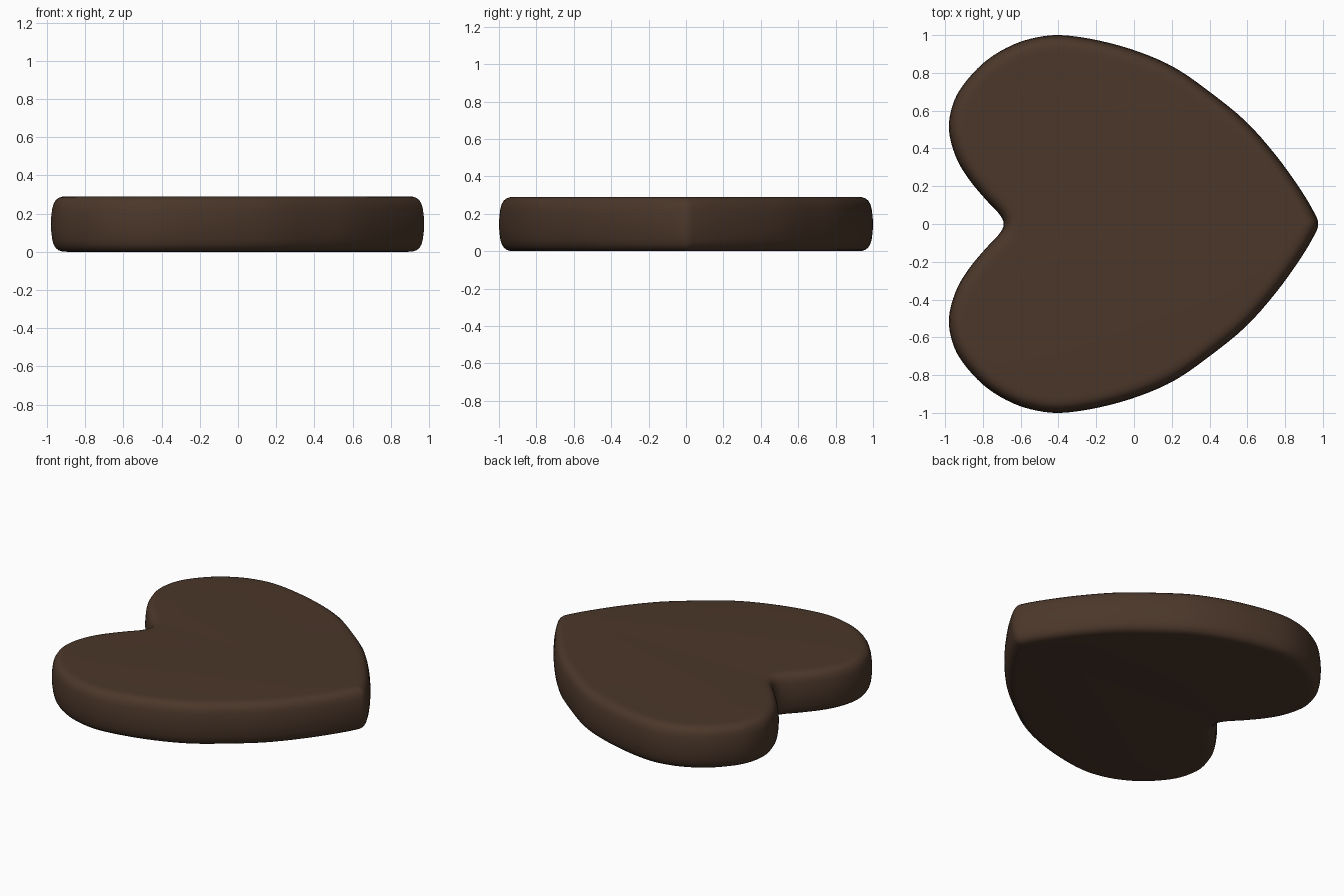
import bpy, bmesh
from mathutils import Vector

if "Cube" in bpy.data.objects:
    bpy.data.objects.remove(bpy.data.objects["Cube"])

# Half of the heart outline, from the notch round to the tip
HALF = [(-.69, 0), (-.715, .055), (-.79, .135), (-.88, .245), (-.945, .36), (-.98, .5),
        (-.96, .63), (-.905, .735), (-.80, .85), (-.68, .93), (-.55, .98), (-.39, 1.0),
        (-.18, .97), (.03, .91), (.22, .825), (.40, .70), (.59, .545), (.75, .365),
        (.88, .185), (.957, .055), (.975, 0)]
# Rounded edge: (inset, height above the middle plane)
EDGE = [(.085, .145), (.06, .1435), (.042, .138), (.026, .126), (.014, .106),
        (.007, .08), (.002, .04)]
PROFILE = [(i, .145 - h) for i, h in EDGE] + [(0, .145)] + [(i, .145 + h) for i, h in reversed(EDGE)]
STEPS = 4


def smooth_loop(pts):
    """Closed Catmull-Rom curve through the points."""
    n, out = len(pts), []
    for i in range(n):
        a, b, c, d = (pts[(i + k) % n] for k in (-1, 0, 1, 2))
        for s in range(STEPS):
            t = s / STEPS
            out.append(.5 * (2 * b + (c - a) * t + (2 * a - 5 * b + 4 * c - d) * t * t
                             + (3 * b - a - 3 * c + d) * t ** 3))
    return out


pts = [Vector(p) for p in HALF]
pts += [Vector((x, -y)) for x, y in HALF[-2:0:-1]]
loop = smooth_loop(pts)
n = len(loop)

# Heart body: stacked inset outlines
bm = bmesh.new()
rings = []
for inset, z in PROFILE:
    ring = []
    for i, p in enumerate(loop):
        t = (loop[(i + 1) % n] - loop[i - 1]).normalized()
        q = p + Vector((t.y, -t.x)) * inset      # clockwise loop: inside is on the right
        # keep each half on its own side of the centre line
        if abs(p.y) < 1e-5 or q.y * p.y < 0:
            q.y = 0
        ring.append(bm.verts.new((q.x, q.y, z)))
    rings.append(ring)
for a, b in zip(rings, rings[1:]):
    for i in range(n):
        j = (i + 1) % n
        bm.faces.new((a[i], a[j], b[j], b[i]))

# Flat top and bottom
bm.faces.new(rings[0])
bm.faces.new(rings[-1])
bmesh.ops.remove_doubles(bm, verts=bm.verts, dist=1e-4)
bmesh.ops.recalc_face_normals(bm, faces=bm.faces)
mesh = bpy.data.meshes.new("heart_slab")
bm.to_mesh(mesh)
bm.free()

heart = bpy.data.objects.new("heart_slab", mesh)
bpy.context.collection.objects.link(heart)
mat = bpy.data.materials.new("dark_brown")
mat.diffuse_color = (.07, .038, .023, 1)
mat.use_nodes = True
mat.node_tree.nodes["Principled BSDF"].inputs["Base Color"].default_value = mat.diffuse_color
mesh.materials.append(mat)
bpy.context.view_layer.objects.active = heart
heart.select_set(True)
bpy.ops.object.shade_smooth_by_angle(angle=.7)
